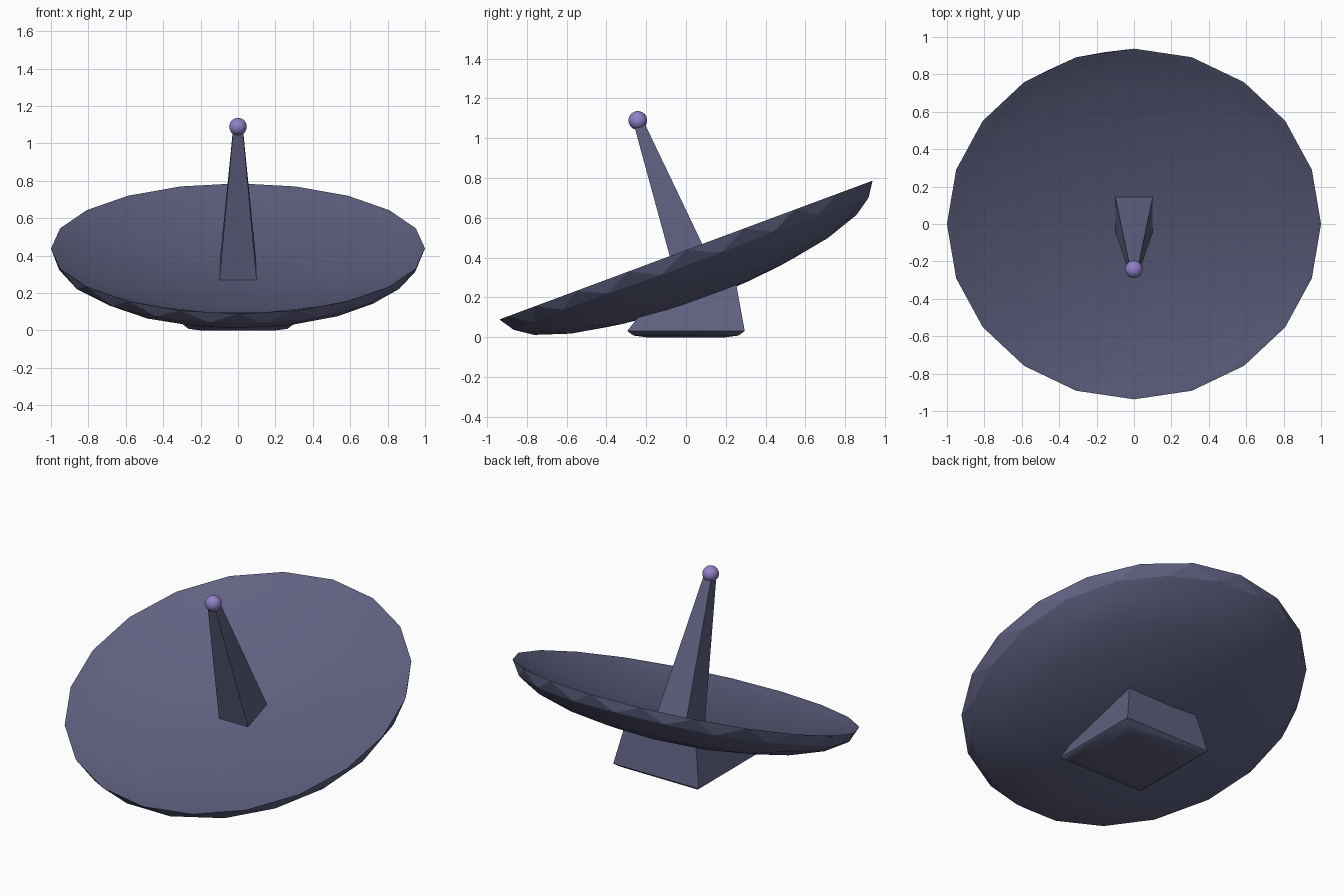
import bpy, bmesh, math
from mathutils import Matrix

if "Cube" in bpy.data.objects:
    bpy.data.objects.remove(bpy.data.objects["Cube"])

TILT = math.radians(20.4)
# local frame of the dish: origin at rim centre, z along the dish axis
FRAME = Matrix.Translation((0, 0, 0.438)) @ Matrix.Rotation(TILT, 4, 'X')


def material(name, color):
    m = bpy.data.materials.new(name)
    m.diffuse_color = (*color, 1)
    m.use_nodes = True
    m.node_tree.nodes["Principled BSDF"].inputs["Base Color"].default_value = m.diffuse_color
    return m


slate = material("slate", (0.115, 0.12, 0.22))
violet = material("violet", (0.29, 0.22, 0.60))


def finish(bm, name, mat, matrix=None, smooth=None):
    if matrix:
        bm.transform(matrix)
    bmesh.ops.recalc_face_normals(bm, faces=bm.faces)
    me = bpy.data.meshes.new(name)
    bm.to_mesh(me)
    bm.free()
    me.materials.append(mat)
    ob = bpy.data.objects.new(name, me)
    bpy.context.collection.objects.link(ob)
    if smooth:
        bpy.context.view_layer.objects.active = ob
        ob.select_set(True)
        bpy.ops.object.shade_smooth_by_angle(angle=math.radians(smooth))
        ob.select_set(False)
    return ob


def stacked_squares(levels):
    """Loft four-sided rings: (half x, y front, y back, z front, z back)."""
    bm = bmesh.new()
    rings = []
    for hx, y0, y1, z0, z1 in levels:
        pts = [(-hx, y0, z0), (hx, y0, z0), (hx, y1, z1), (-hx, y1, z1)]
        rings.append([bm.verts.new(p) for p in pts])
    for a, b in zip(rings, rings[1:]):
        for i in range(4):
            j = (i + 1) % 4
            bm.faces.new((a[i], a[j], b[j], b[i]))
    bm.faces.new(rings[0][::-1])
    bm.faces.new(rings[-1])
    return bm


# dish: faceted half sphere, flattened, with a shallower inner bowl
bm = bmesh.new()
bmesh.ops.create_icosphere(bm, subdivisions=3, radius=1)
bmesh.ops.bisect_plane(bm, geom=bm.verts[:] + bm.edges[:] + bm.faces[:], dist=1e-4,
                       plane_co=(0, 0, 0), plane_no=(0, 0, 1), clear_outer=True)
inner = bmesh.ops.duplicate(bm, geom=bm.verts[:] + bm.edges[:] + bm.faces[:])["geom"]
inner_verts = {g for g in inner if isinstance(g, bmesh.types.BMVert)}
for v in bm.verts:
    if v in inner_verts:
        v.co.z = -0.15 * v.co.z ** 2
    else:
        v.co.z *= 0.265
bmesh.ops.remove_doubles(bm, verts=bm.verts[:], dist=1e-4)
finish(bm, "dish", slate, FRAME, 15)

# feed mast: tapered square post along the dish axis
bm = stacked_squares([(0.10, -0.10, 0.10, -0.142, -0.142),
                      (0.025, -0.025, 0.025, 0.69, 0.69)])
finish(bm, "feed_mast", slate, FRAME)

# receiver ball at the mast tip
bm = bmesh.new()
bmesh.ops.create_uvsphere(bm, u_segments=24, v_segments=14, radius=0.047)
finish(bm, "receiver_ball", violet, FRAME @ Matrix.Translation((0, 0, 0.695)), 60)

# foot: tapered block with rounded lower edge, top sloped into the dish
bm = stacked_squares([(0.20, -0.20, 0.20, 0, 0),
                      (0.265, -0.265, 0.265, 0.009, 0.009),
                      (0.295, -0.295, 0.295, 0.032, 0.032),
                      (0.24, -0.17, 0.248, 0.19, 0.29)])
finish(bm, "foot", slate, None, 50)
